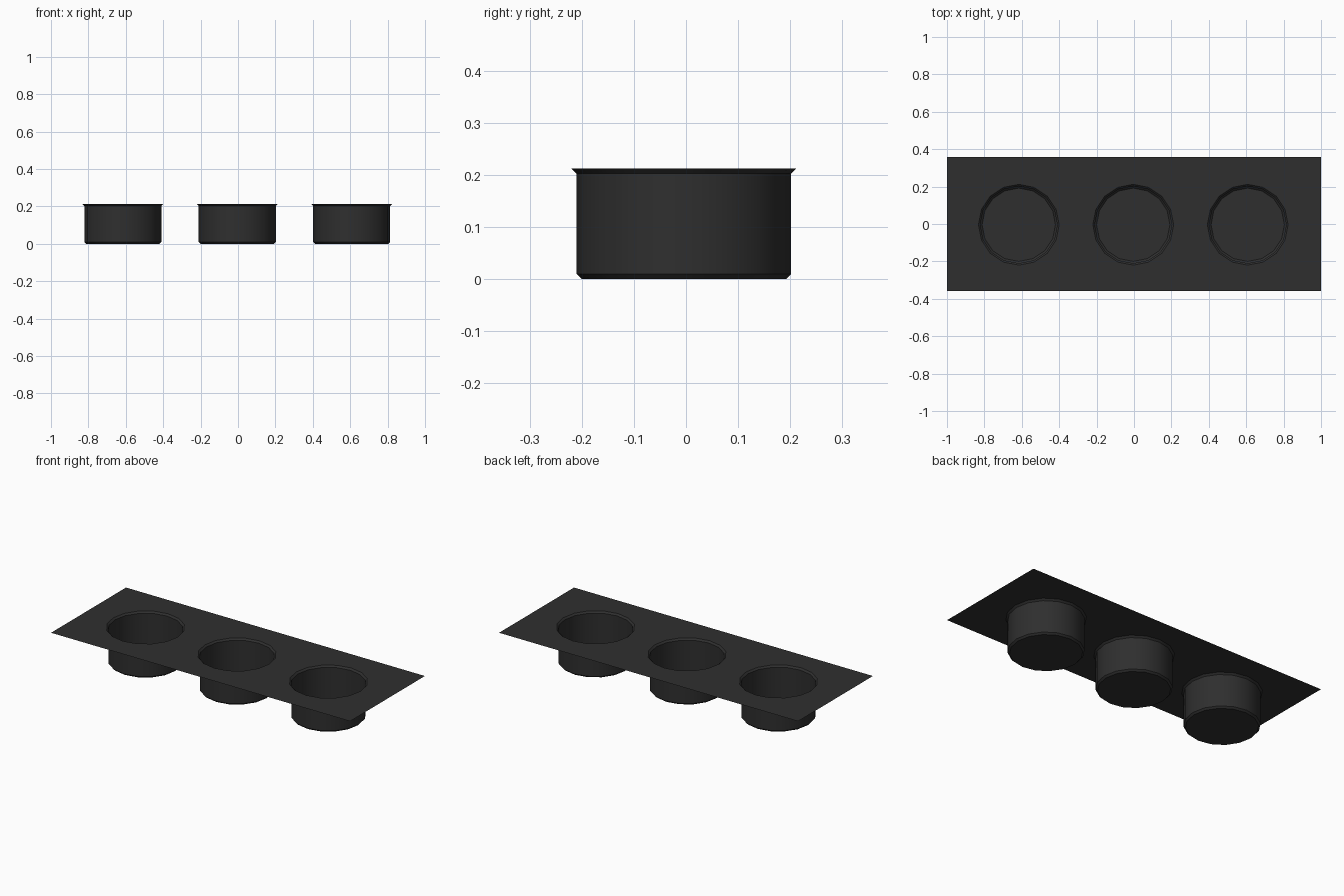
import bpy, bmesh, math

cube = bpy.data.objects.get("Cube")
if cube:
    bpy.data.objects.remove(cube, do_unlink=True)

SIDES = 16
TOP = 0.2125
RIM = 0.216
OFFSET = -0.004                      # cups sit slightly off the sheet centre
CENTRES = {"right_cup": -0.612, "middle_cup": 0.0, "left_cup": 0.612}
# cup profile from base to rim: radius, height
PROFILE = [(0.196, 0), (0.206, 0.01), (0.206, TOP - 0.01), (RIM, TOP)]

mat = bpy.data.materials.new("charcoal_plastic")
mat.use_nodes = True
colour = (0.028, 0.028, 0.028, 1)
mat.diffuse_color = colour
mat.node_tree.nodes["Principled BSDF"].inputs["Base Color"].default_value = colour


def ring(bm, cx, cy, radius, z):
    angles = [2 * math.pi * i / SIDES for i in range(SIDES)]
    return [bm.verts.new((cx + radius * math.cos(a), cy + radius * math.sin(a), z))
            for a in angles]


def loop_edges(bm, verts):
    return [bm.edges.new((v, verts[i - 1])) for i, v in enumerate(verts)]


def finish(bm, name, location=(0, 0, 0)):
    mesh = bpy.data.meshes.new(name)
    bm.to_mesh(mesh)
    bm.free()
    mesh.materials.append(mat)
    obj = bpy.data.objects.new(name, mesh)
    obj.location = location
    bpy.context.collection.objects.link(obj)
    return obj


# flat sheet with three round openings
bm = bmesh.new()
corners = [bm.verts.new((x, y, TOP))
           for x, y in ((-1, -0.358), (1, -0.358), (1, 0.358), (-1, 0.358))]
edges = loop_edges(bm, corners)
for cx in CENTRES.values():
    edges += loop_edges(bm, ring(bm, cx + OFFSET, OFFSET, RIM, TOP))
bmesh.ops.triangle_fill(bm, edges=edges, use_beauty=True, normal=(0, 0, 1))
for face in bm.faces:
    face.normal_update()
    if face.normal.z < 0:
        face.normal_flip()
finish(bm, "top_sheet")

# cups with chamfered base and flared rim, open at the top
for name, cx in CENTRES.items():
    bm = bmesh.new()
    rings = [ring(bm, 0, 0, r, z) for r, z in PROFILE]
    bm.faces.new(rings[0])
    for low, high in zip(rings, rings[1:]):
        for i in range(SIDES):
            bm.faces.new((low[i], low[i - 1], high[i - 1], high[i]))
    cup = finish(bm, name, (cx + OFFSET, OFFSET, 0))
    bpy.ops.object.select_all(action='DESELECT')
    cup.select_set(True)
    bpy.context.view_layer.objects.active = cup
    bpy.ops.object.shade_smooth_by_angle(angle=math.radians(30))
